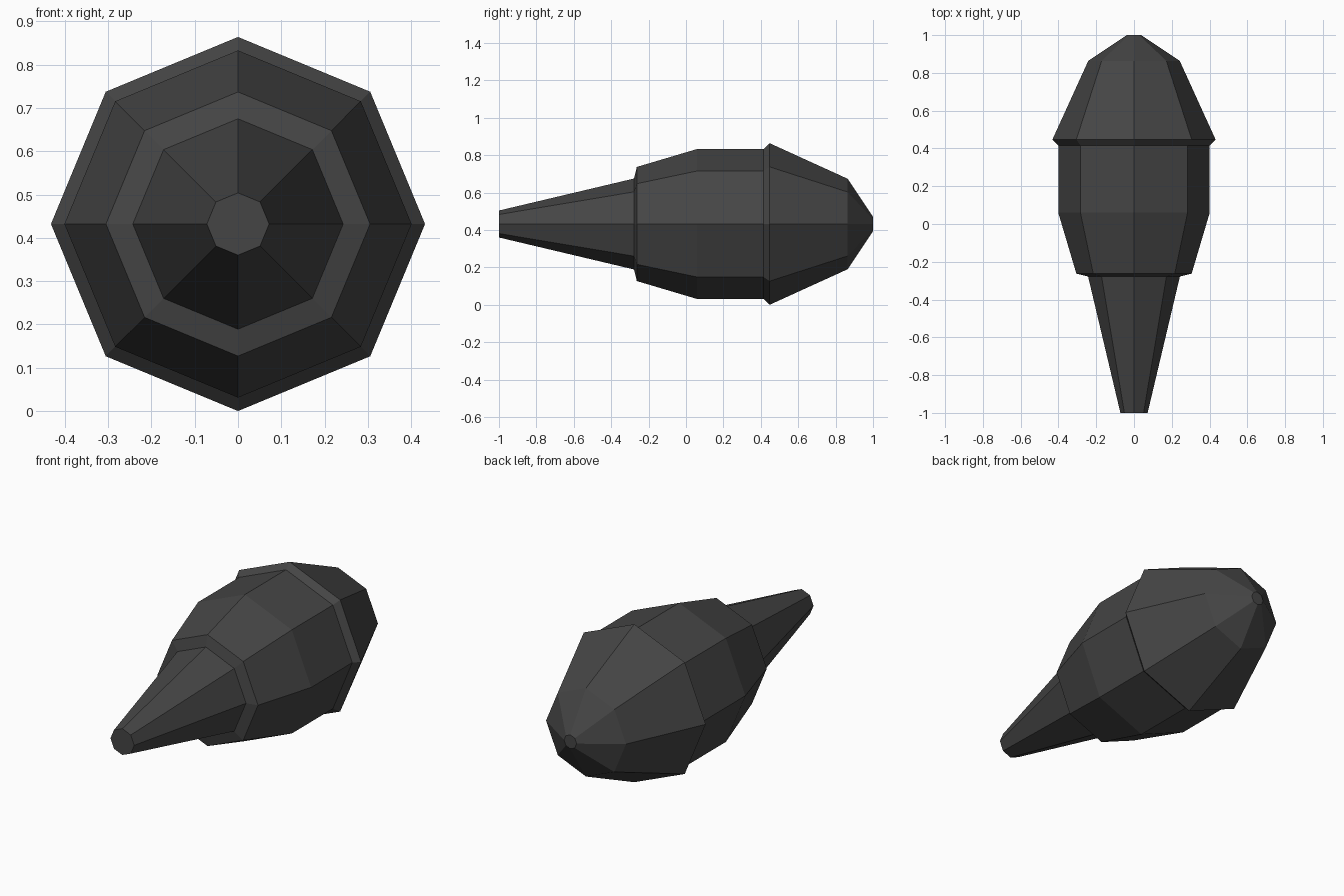
import bpy, bmesh, math

if "Cube" in bpy.data.objects:
    bpy.data.objects.remove(bpy.data.objects["Cube"])

SIDES = 8
CENTRE_Z = 0.432

mat = bpy.data.materials.new("dark grey")
mat.diffuse_color = (0.06, 0.06, 0.06, 1)
mat.use_nodes = True
mat.node_tree.nodes["Principled BSDF"].inputs["Base Color"].default_value = mat.diffuse_color


def lathe(name, profile):
    """Octagonal solid around the y axis from (y, radius) points."""
    bm = bmesh.new()
    rings = []
    for y, r in profile:
        ring = []
        for i in range(SIDES):
            a = 2 * math.pi * i / SIDES
            ring.append(bm.verts.new((r * math.cos(a), y, CENTRE_Z + r * math.sin(a))))
        rings.append(ring)
    for a, b in zip(rings, rings[1:]):
        for i in range(SIDES):
            j = (i + 1) % SIDES
            bm.faces.new((a[i], a[j], b[j], b[i]))
    bm.faces.new(rings[0])
    bm.faces.new(rings[-1])
    bmesh.ops.recalc_face_normals(bm, faces=bm.faces)
    mesh = bpy.data.meshes.new(name)
    bm.to_mesh(mesh)
    bm.free()
    mesh.materials.append(mat)
    obj = bpy.data.objects.new(name, mesh)
    bpy.context.collection.objects.link(obj)
    return obj


# One closed skin: tapered nozzle, stepped collar, barrel, flange and rounded tail
lathe("body", [
    (-1.0, 0.072),
    (-0.278, 0.243),
    (-0.263, 0.305),
    (0.06, 0.401),
    (0.415, 0.401),
    (0.447, 0.432),
    (0.864, 0.242),
    (1.0, 0.038),
])
